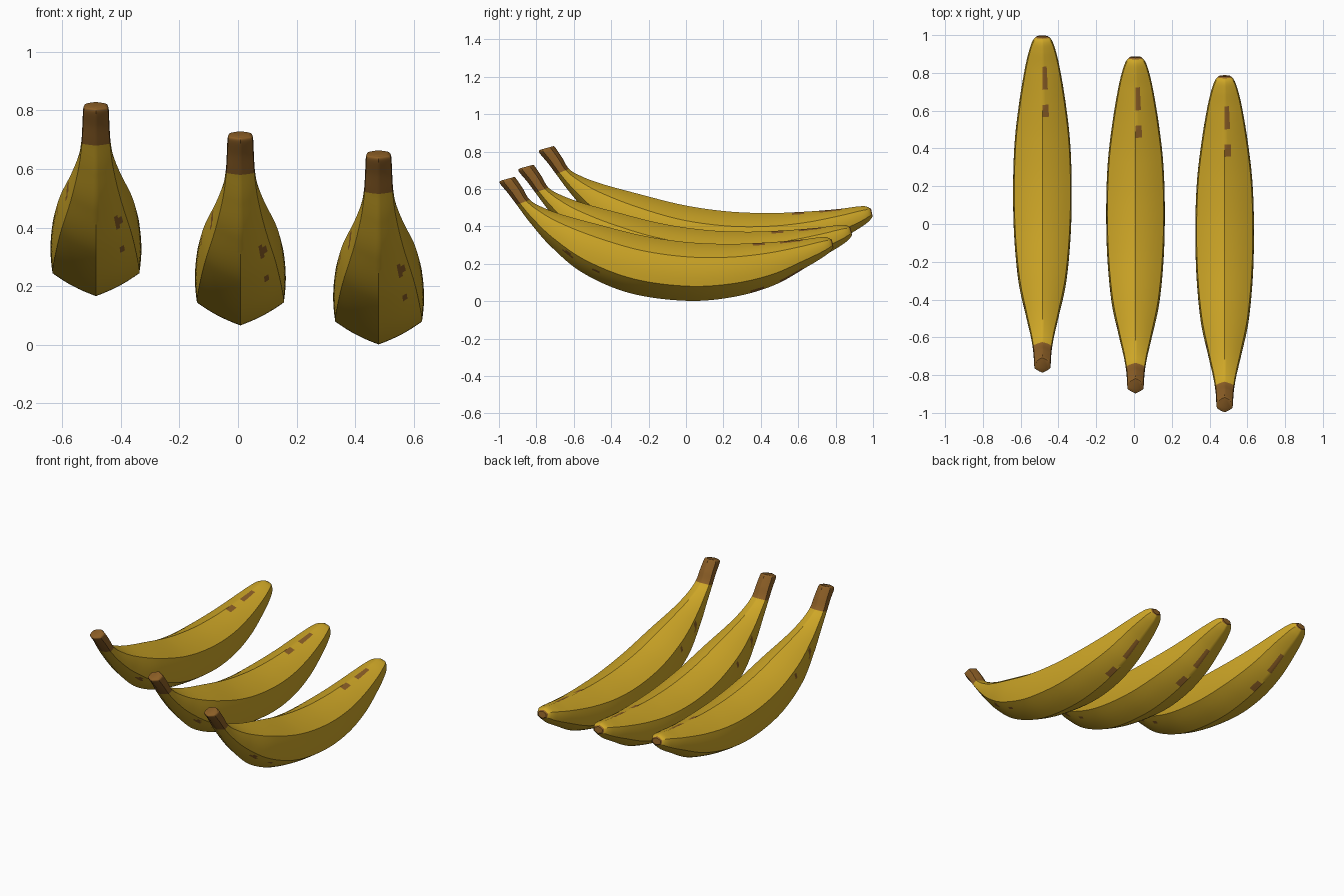
import bpy, bmesh, math
from mathutils import Vector

if "Cube" in bpy.data.objects:
    bpy.data.objects.remove(bpy.data.objects["Cube"])


def material(name, color):
    m = bpy.data.materials.new(name)
    m.diffuse_color = (*color, 1)
    m.use_nodes = True
    m.node_tree.nodes["Principled BSDF"].inputs["Base Color"].default_value = m.diffuse_color
    return m


yellow = material("banana_yellow", (0.62, 0.385, 0.02))
brown = material("stem_brown", (0.26, 0.112, 0.019))

# Side profile stations: (lower y, lower z, upper y, upper z, half width)
STATIONS = [
    (-.988, .645, -.918, .664, .033),
    (-.995, .630, -.908, .655, .043),
    (-.950, .575, -.874, .605, .046),
    (-.905, .515, -.835, .542, .050),
    (-.830, .415, -.770, .503, .062),
    (-.720, .290, -.660, .462, .088),
    (-.550, .150, -.470, .410, .127),
    (-.300, .043, -.230, .350, .150),
    (.000, .002, .000, .316, .155),
    (.250, .022, .220, .306, .146),
    (.470, .085, .420, .313, .121),
    (.650, .185, .600, .327, .090),
    (.740, .240, .700, .340, .066),
    (.775, .270, .750, .342, .048),
    (.788, .288, .780, .328, .028),
]
STEPS, SIDES = 12, 48
STEM_END = 3          # station where the brown stem turns yellow


def catmull(i, f):
    n = len(STATIONS) - 1
    a, b, c, d = (STATIONS[min(max(k, 0), n)] for k in (i - 1, i, i + 1, i + 2))
    return [0.5 * (2 * q + (r - p) * f + (2 * p - 5 * q + 4 * r - s) * f * f
                   + (3 * q - p - 3 * r + s) * f ** 3)
            for p, q, r, s in zip(a, b, c, d)]


# Softly rounded hexagonal section with a ridge above and below
def section():
    pts = []
    for k in range(SIDES):
        a = 2 * math.pi * k / SIDES
        off = (a + math.pi / 3) % (math.pi / 3) - math.pi / 6
        hexa = math.cos(math.pi / 6) / math.cos(off)
        r = 0.7 * hexa + 0.3 * 0.97
        pts.append((r * math.sin(a), r * math.cos(a)))
    mx = max(p[0] for p in pts)
    mz = max(p[1] for p in pts)
    return [(x / mx, z / mz) for x, z in pts]


# Brown ripe spots, found by position on the skin
def is_spot(p):
    x, y, z = p
    return ((abs(x - .012) < .012 and abs(y - .565) < .06)
            or (abs(x - .016) < .013 and abs(y - .385) < .035)
            or (abs(x - .075) < .012 and abs(z - .25) < .024 and y < -.4)
            or (abs(x - .09) < .009 and abs(z - .16) < .011 and y < -.3)
            or (x < -.04 and abs(y + .645) < .014 and abs(z - .36) < .026)
            or (x < -.04 and abs(y + .45) < .014 and abs(z - .30) < .016))


def build_banana(name, offset):
    bm = bmesh.new()
    prof = section()
    params = [(i, s / STEPS) for i in range(len(STATIONS) - 1) for s in range(STEPS)]
    params.append((len(STATIONS) - 2, 1.0))
    rings = []
    for i, f in params:
        ly, lz, uy, uz, w = catmull(i, f)
        c = Vector((0, (ly + uy) / 2, (lz + uz) / 2))
        half = Vector((0, (uy - ly) / 2, (uz - lz) / 2))
        rings.append([bm.verts.new(c + half * v + Vector((w * u, 0, 0)))
                      for u, v in prof])
    last = len(rings) - 1
    for j in range(last):
        for k in range(SIDES):
            k2 = (k + 1) % SIDES
            face = bm.faces.new((rings[j][k], rings[j][k2],
                                 rings[j + 1][k2], rings[j + 1][k]))
            p = face.calc_center_median()
            stem = j < STEM_END * STEPS
            tip = j > last - STEPS // 2
            face.material_index = 1 if stem or tip or is_spot(p) else 0
    # Cut stem face and blossom end
    for ring in (rings[0], rings[-1]):
        bm.faces.new(ring).material_index = 1
    bmesh.ops.recalc_face_normals(bm, faces=bm.faces)
    me = bpy.data.meshes.new(name)
    bm.to_mesh(me)
    bm.free()
    me.materials.append(yellow)
    me.materials.append(brown)
    ob = bpy.data.objects.new(name, me)
    ob.location = offset
    bpy.context.collection.objects.link(ob)
    bpy.ops.object.select_all(action='DESELECT')
    ob.select_set(True)
    bpy.context.view_layer.objects.active = ob
    bpy.ops.object.shade_smooth_by_angle(angle=math.radians(40))


# Three bananas in a stepped row
for name, offset in (("banana_right", (.48, 0, 0)),
                     ("banana_middle", (.008, .10, .065)),
                     ("banana_left", (-.485, .21, .165))):
    build_banana(name, offset)
